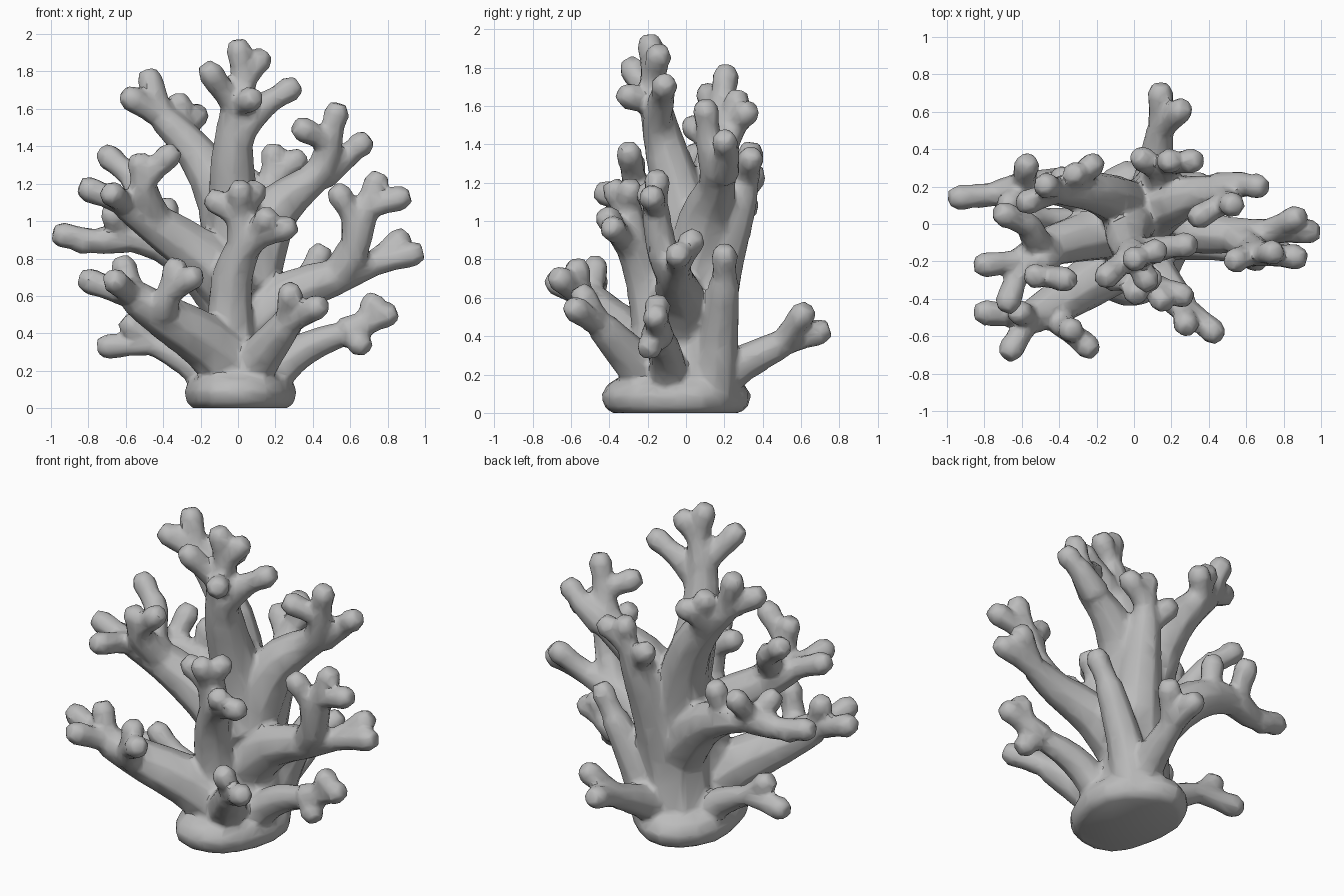
import bpy, bmesh, math
from mathutils import Vector

grey = bpy.data.materials.new("coral_grey")
grey.diffuse_color = (0.5, 0.5, 0.5, 1)
bm = bmesh.new()   # all limbs collect here and are fused at the end


def skin(rings):
    loops = [[bm.verts.new(p) for p in r] for r in rings]
    n = len(loops[0])
    for a, b in zip(loops, loops[1:]):
        for i in range(n):
            bm.faces.new((a[i], a[(i + 1) % n], b[(i + 1) % n], b[i]))
    bm.faces.new(loops[0][::-1])
    bm.faces.new(loops[-1])


def smooth_path(pts):
    # one Catmull-Rom midpoint per segment
    out = []
    for i in range(len(pts) - 1):
        a, b = pts[i], pts[i + 1]
        p = pts[i - 1] if i else a * 2 - b
        q = pts[i + 2] if i + 2 < len(pts) else b * 2 - a
        out += [a, (a + b) * 0.5625 - (p + q) * 0.0625]
    return out + [pts[-1]]


def tube(points, r0, r1, sides=8, tip=False):
    pts = smooth_path([Vector(p) for p in points])
    n = len(pts)
    rad = [r0 + (r1 - r0) * i / (n - 1) for i in range(n)]
    d = (pts[-1] - pts[-2]).normalized()
    if tip:  # blunt, slightly swollen end
        end = pts[-1]
        pts[-1] = end - d * 0.025
        rad[-1] = r1 * 1.22
        pts.append(end + d * 0.03)
        rad.append(r1 * 0.78)
    else:    # rounded shoulder hidden in the fork
        pts.append(pts[-1] + d * r1 * 0.5)
        rad.append(r1 * 0.6)
    rings, u = [], None
    for i, p in enumerate(pts):
        t = (pts[min(i + 1, len(pts) - 1)] - pts[max(i - 1, 0)]).normalized()
        if u is None:
            u = t.orthogonal()
        u = (u - t * u.dot(t)).normalized()
        v = t.cross(u)
        rings.append([p + (u * math.cos(k * math.tau / sides) + v * math.sin(k * math.tau / sides)) * rad[i]
                      for k in range(sides)])
    skin(rings)


def branch(stem, r0, r1, twigs):
    # stem, then twigs: (index of the stem point they leave, *points)
    tube(stem, r0, r1)
    for k, *pts in twigs:
        start = Vector(stem[k])
        if len(pts) == 1:
            tube([start, pts[0]], min(r1, 0.07), 0.06, 7, True)
        else:  # a longer side shoot: last two points are a fork
            tube([start] + pts[:-2], 0.092, 0.072, 8)
            for e in pts[-2:]:
                tube([pts[-3], e], 0.068, 0.06, 7, True)


# base blob
rings = []
for z, s in ((0, .87), (.03, .97), (.09, 1.02), (.15, .93), (.19, .75), (.23, .4)):
    ring = []
    for k in range(18):
        a = k * math.tau / 18
        w = s * (1 + 0.035 * math.sin(3 * a + 1) + 0.02 * math.sin(5 * a))
        ring.append((0.005 + .295 * w * math.cos(a), -.05 + .385 * w * math.sin(a), z))
    rings.append(ring)
skin(rings)

# thick trunk and crown
branch([(.03, .02, .05), (.04, .05, .4), (.03, .04, .75), (-.02, -.01, 1.05), (-.03, -.1, 1.35), (-.01, -.16, 1.6)],
       .23, .085, [
    (5, (-.16, -.29, 1.81)), (5, (.08, -.32, 1.66)),
    (5, (.03, -.17, 1.75), (0, -.19, 1.94), (.13, -.14, 1.88)),
    (4, (.03, -.15, 1.5), (.14, -.13, 1.62), (.3, -.11, 1.72), (.18, -.13, 1.65))])

# upper left branch
branch([(.0, .05, .7), (-.08, .12, 1.1), (-.22, .17, 1.36), (-.4, .18, 1.55)],
       .17, .08, [
    (3, (-.59, .11, 1.67)), (3, (-.48, .21, 1.78)),
    (2, (-.29, .24, 1.48), (-.32, .27, 1.65), (-.21, .33, 1.58))])

# upper right branch
branch([(.04, .04, .65), (.16, .1, 1.0), (.3, .15, 1.15), (.45, .19, 1.25)],
       .18, .075, [
    (3, (.57, .21, 1.34), (.68, .2, 1.43), (.6, .22, 1.37)),
    (2, (.44, .15, 1.27), (.49, .12, 1.42), (.53, .1, 1.6), (.33, .03, 1.5))])

# rear branch
branch([(.05, .06, .3), (.1, .16, .75), (.15, .27, 1.08), (.18, .32, 1.22)],
       .17, .065, [(3, (.19, .34, 1.38)), (3, (.33, .34, 1.34)), (2, (.03, .36, 1.25))])

# middle left branch
branch([(.02, 0, .6), (-.18, -.05, .8), (-.42, -.11, .97), (-.6, -.2, 1.09)],
       .18, .085, [
    (3, (-.82, -.22, 1.18)), (3, (-.68, -.44, 1.15)),
    (2, (-.49, -.22, 1.12), (-.51, -.27, 1.21), (-.53, -.28, 1.33), (-.35, -.3, 1.37)),
    (2, (-.5, -.12, 1.1), (-.56, -.01, 1.23), (-.71, .06, 1.36), (-.6, .02, 1.28))])

# rear left branch
branch([(0, .06, .5), (-.2, .15, .75), (-.4, .2, .88), (-.6, .19, .92)],
       .16, .08, [
    (3, (-.74, .16, .89), (-.96, .14, .93), (-.86, .15, .89)),
    (3, (-.57, .33, 1.1)), (3, (-.68, .09, 1.05)), (2, (-.38, .25, 1.09))])

# front left branch
branch([(.02, -.13, .18), (-.18, -.27, .36), (-.38, -.4, .48), (-.55, -.5, .59)],
       .18, .095, [
    (3, (-.82, -.47, .69)), (3, (-.67, -.69, .69)), (3, (-.62, -.47, .78)),
    (2, (-.4, -.5, .53), (-.37, -.55, .61), (-.33, -.57, .77), (-.23, -.67, .71))])

# front middle branch
branch([(0, -.12, .15), (-.04, -.16, .45), (-.03, -.21, .7), (.03, -.27, .86)],
       .14, .095, [
    (3, (.1, -.33, .91), (.16, -.42, 1.03), (.28, -.39, .97)),
    (3, (.01, -.3, 1.02), (-.14, -.29, 1.12), (.01, -.38, 1.18)),
    (3, (.03, -.3, 1.06), (.1, -.29, 1.18), (.06, -.3, 1.15))])

# front right branch
branch([(.02, -.15, .15), (.14, -.3, .3), (.26, -.44, .45)],
       .14, .085, [(2, (.28, -.55, .63)), (2, (.44, -.59, .55))])

# middle right branch
branch([(.06, 0, .42), (.28, -.03, .61), (.52, -.06, .7), (.72, -.04, .77)],
       .16, .07, [
    (3, (.96, -.04, .83)), (3, (.88, .04, .91)),
    (2, (.62, -.12, .82), (.62, -.16, 1.02), (.53, -.2, 1.16), (.62, -.16, 1.06)),
    (2, (.63, -.13, .88), (.68, -.16, 1.07), (.75, -.15, 1.23), (.89, -.18, 1.13))])

# low right branch
branch([(.12, -.08, .1), (.3, -.1, .28), (.45, -.12, .36), (.58, -.15, .4)],
       .11, .065, [
    (3, (.67, -.2, .33)),
    (3, (.68, -.15, .45), (.73, -.15, .58), (.82, -.16, .51))])

# low left branch
branch([(-.1, 0, .12), (-.27, .01, .25), (-.45, .03, .34)],
       .11, .06, [(2, (-.72, .06, .33)), (2, (-.59, .02, .46))])

# low back branch
branch([(.08, .12, .15), (.11, .3, .26), (.14, .5, .36)],
       .12, .075, [(2, (.14, .72, .43)), (2, (.26, .62, .53))])

# rear right stub
branch([(.12, .14, .1), (.22, .17, .4), (.36, .2, .68)],
       .13, .08, [(2, (.45, .2, .84))])

# fuse the limbs into one soft skin
bmesh.ops.recalc_face_normals(bm, faces=bm.faces)
me = bpy.data.meshes.new("branching_coral")
bm.to_mesh(me)
bm.free()
me.materials.append(grey)
coral = bpy.data.objects.new("branching_coral", me)
bpy.context.collection.objects.link(coral)
bpy.context.view_layer.objects.active = coral
coral.select_set(True)
m = coral.modifiers.new("fuse", 'REMESH')
m.mode, m.voxel_size = 'VOXEL', 0.016
m = coral.modifiers.new("soften", 'SMOOTH')
m.factor, m.iterations = 0.5, 4
m = coral.modifiers.new("simplify", 'DECIMATE')
m.ratio = 0.12
for name in ("fuse", "soften", "simplify"):
    bpy.ops.object.modifier_apply(modifier=name)
bpy.ops.object.shade_smooth_by_angle(angle=math.radians(45))
